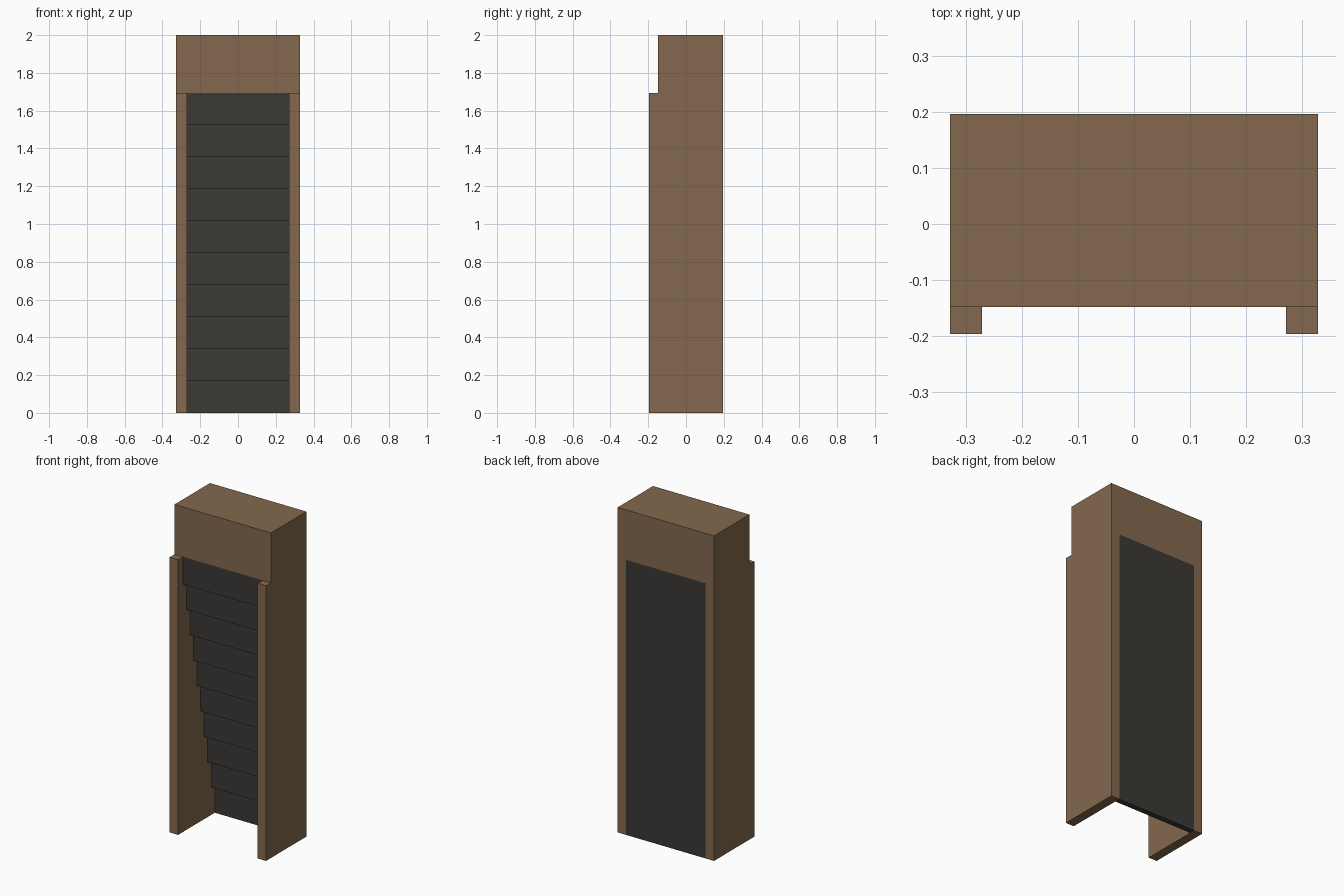
import bpy, bmesh

if "Cube" in bpy.data.objects:
    bpy.data.objects.remove(bpy.data.objects["Cube"])

W, INNER = 0.328, 0.271           # half width outside / between the side panels
FRONT, FACE, BACK = -0.196, -0.148, 0.196
TOP, OPEN = 2.0, 1.693            # total height, height of the opening
STEPS = 10


def material(name, rgb):
    m = bpy.data.materials.new(name)
    m.diffuse_color = (*rgb, 1)
    m.use_nodes = True
    m.node_tree.nodes["Principled BSDF"].inputs["Base Color"].default_value = m.diffuse_color
    return m


def finish(bm, name, mat):
    bmesh.ops.recalc_face_normals(bm, faces=bm.faces)
    bmesh.ops.dissolve_limit(bm, angle_limit=0.01, verts=bm.verts, edges=bm.edges)
    me = bpy.data.meshes.new(name)
    bm.to_mesh(me)
    bm.free()
    me.materials.append(mat)
    ob = bpy.data.objects.new(name, me)
    bpy.context.collection.objects.link(ob)
    return ob


def extrude(bm, faces, vec):
    r = bmesh.ops.extrude_face_region(bm, geom=faces, use_keep_orig=True)
    moved = [g for g in r["geom"] if isinstance(g, bmesh.types.BMVert)]
    bmesh.ops.translate(bm, verts=moved, vec=vec)


brown = material("brown_frame", (0.23, 0.14, 0.077))
dark = material("dark_steps", (0.045, 0.041, 0.036))

# Frame: header and two legs in one piece, legs pushed forward of the header
bm = bmesh.new()
xs = (-W, -INNER, INNER, W)
low = [bm.verts.new((x, FACE, 0)) for x in xs]
mid = [bm.verts.new((x, FACE, OPEN)) for x in xs]
top = [bm.verts.new((x, FACE, TOP)) for x in (-W, W)]
header = bm.faces.new(mid + [top[1], top[0]])
legs = [bm.faces.new((low[i], low[i + 1], mid[i + 1], mid[i])) for i in (0, 2)]
extrude(bm, [header] + legs, (0, BACK - FACE, 0))
for f in bmesh.ops.extrude_discrete_faces(bm, faces=legs)["faces"]:
    bmesh.ops.translate(bm, verts=f.verts, vec=(0, FRONT - FACE, 0))
finish(bm, "frame", brown)

# Underside of the staircase: each step down recedes towards the back
profile = [(BACK, 0), (BACK, OPEN)]
for i in range(STEPS):
    y = FACE + (BACK - FACE) * i / STEPS
    profile += [(y, OPEN * (1 - i / STEPS)), (y, OPEN * (1 - (i + 1) / STEPS))]
bm = bmesh.new()
side = bm.faces.new([bm.verts.new((-INNER, y, z)) for y, z in profile])
extrude(bm, [side], (2 * INNER, 0, 0))
finish(bm, "inverted_steps", dark)
